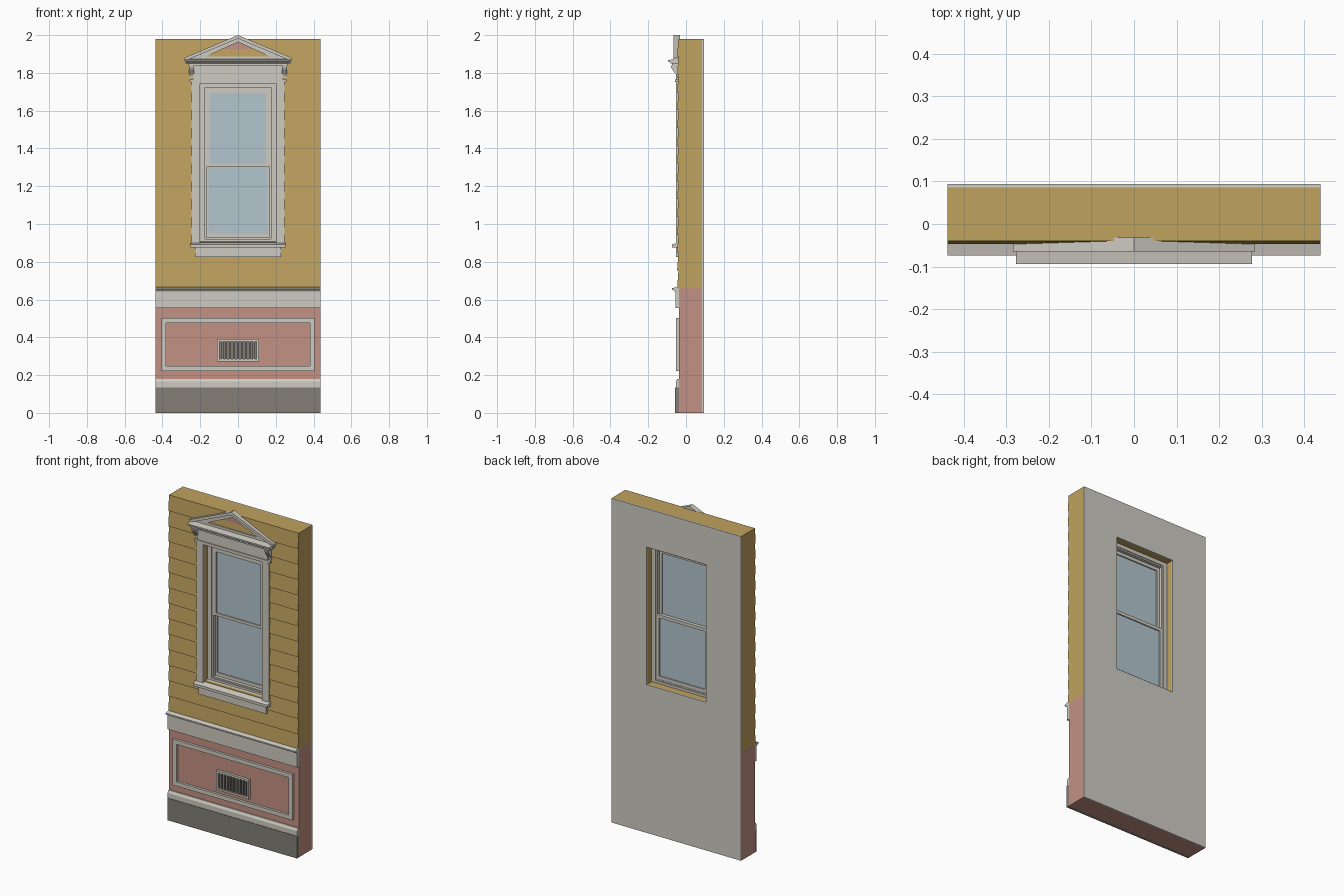
import bpy, bmesh, math
from mathutils import Vector

if "Cube" in bpy.data.objects:
    bpy.data.objects.remove(bpy.data.objects["Cube"])


def mat(name, r, g, b):
    m = bpy.data.materials.new(name)
    lin = [((c / 255 + 0.055) / 1.055) ** 2.4 for c in (r, g, b)]
    m.diffuse_color = (*lin, 1)
    m.use_nodes = True
    m.node_tree.nodes["Principled BSDF"].inputs["Base Color"].default_value = m.diffuse_color
    return m


OCHRE = mat("ochre siding", 192, 162, 94)
WHITE = mat("off white trim", 206, 203, 193)
PINK = mat("dusty pink", 196, 145, 131)
STONE = mat("dark stone", 131, 127, 118)
GLASS = mat("pale blue glass", 180, 198, 206)
PLASTER = mat("interior plaster", 208, 205, 197)
W = 0.438          # half width of the wall
F = -0.038         # front plane of the wall core
HOLE = (-0.2, 0.2, 0.905, 1.745)


def finish(bm, name, m):
    bmesh.ops.recalc_face_normals(bm, faces=bm.faces)
    me = bpy.data.meshes.new(name)
    bm.to_mesh(me)
    bm.free()
    me.materials.append(m)
    ob = bpy.data.objects.new(name, me)
    bpy.context.collection.objects.link(ob)
    return ob


def add_prism(bm, pts, axis, a, b):
    """Extrude a profile: axis 'y' takes (x, z) points, axis 'x' takes (y, z)."""
    put = (lambda p: (p[0], a, p[1])) if axis == 'y' else (lambda p: (a, p[0], p[1]))
    d = (0, b - a, 0) if axis == 'y' else (b - a, 0, 0)
    f = bm.faces.new([bm.verts.new(put(p)) for p in pts])
    r = bmesh.ops.extrude_face_region(bm, geom=[f], use_keep_orig=True)
    vs = [v for v in r['geom'] if isinstance(v, bmesh.types.BMVert)]
    bmesh.ops.translate(bm, verts=vs, vec=Vector(d))


def prism(name, m, pts, axis, a, b):
    bm = bmesh.new()
    add_prism(bm, pts, axis, a, b)
    return finish(bm, name, m)


def box(name, m, x0, x1, y0, y1, z0, z1):
    return prism(name, m, [(x0, z0), (x1, z0), (x1, z1), (x0, z1)], 'y', y0, y1)


def frame(name, m, outer, inner, y0, y1):
    """Rectangular ring with mitred corners; rects are (x0, x1, z0, z1)."""
    bm = bmesh.new()

    def loop(r, y):
        return [bm.verts.new((r[i], y, r[j])) for i, j in ((0, 2), (1, 2), (1, 3), (0, 3))]
    rings = [loop(outer, y0), loop(inner, y0), loop(inner, y1), loop(outer, y1)]
    for k in range(4):
        p, q = rings[k], rings[(k + 1) % 4]
        for i in range(4):
            j = (i + 1) % 4
            bm.faces.new((p[i], p[j], q[j], q[i]))
    return finish(bm, name, m)


def chevron(name, m, top, end_hi, end_lo, under, y0, y1):
    pts = [(0, top), end_hi, end_lo, (0, under), (-end_lo[0], end_lo[1]), (-end_hi[0], end_hi[1])]
    return prism(name, m, pts, 'y', y0, y1)


# wall core and interior plaster
box("lower_wall", PINK, -W, W, F, 0.086, 0, 0.66)
frame("upper_wall", OCHRE, (-W, W, 0.66, 1.98), HOLE, F, 0.086)
frame("interior_plaster", PLASTER, (-W, W, 0, 1.98), HOLE, 0.086, 0.094)

# lapped siding boards, split around the window
bm = bmesh.new()
rows = 14
h = (1.98 - 0.66) / rows
for i in range(rows):
    z = 0.66 + i * h
    prof = [(F, z), (-0.047, z), (-0.04, z + h), (F, z + h)]
    if z + h > 0.91 and z < 1.74:
        spans = [(-W, -0.21), (0.21, W)]
    else:
        spans = [(-W, W)]
    for a, b in spans:
        add_prism(bm, prof, 'x', a, b)
finish(bm, "siding_boards", OCHRE)

# stone plinth and base board with sloped top
box("plinth", STONE, -W, W, -0.057, F, 0, 0.135)
prism("base_board", WHITE, [(F, 0.135), (-0.054, 0.135), (-0.054, 0.165), (-0.046, 0.18), (F, 0.18)],
      'x', -W, W)

# belt band with moulded cap
box("belt_band", WHITE, -W, W, -0.055, F, 0.555, 0.645)
prism("belt_cap", WHITE, [(F, 0.643), (-0.06, 0.643), (-0.064, 0.65), (-0.074, 0.652),
                          (-0.074, 0.66), (F, 0.668)], 'x', -W, W)

# panel moulding on the lower wall
frame("panel_moulding", WHITE, (-0.405, 0.405, 0.222, 0.502), (-0.38, 0.38, 0.247, 0.477), -0.053, F)

# vent with upright fins
frame("vent_frame", WHITE, (-0.11, 0.11, 0.272, 0.39), (-0.098, 0.098, 0.284, 0.378), -0.054, F)
box("vent_back", STONE, -0.098, 0.098, -0.041, F, 0.284, 0.378)
bm = bmesh.new()
for i in range(9):
    x = -0.084 + i * 0.021
    add_prism(bm, [(x - 0.006, 0.284), (x + 0.006, 0.284), (x + 0.006, 0.378), (x - 0.006, 0.378)],
              'y', -0.05, -0.041)
finish(bm, "vent_fins", STONE)

# window jamb, sashes and glass
frame("window_jamb", WHITE, HOLE, (-0.175, 0.175, 0.92, 1.722), -0.008, 0.045)
frame("jamb_stop", WHITE, (-0.175, 0.175, 0.92, 1.722), (-0.166, 0.166, 0.928, 1.713), 0.0, 0.04)
frame("upper_sash", WHITE, (-0.166, 0.166, 1.303, 1.713), (-0.149, 0.149, 1.32, 1.693), 0.002, 0.02)
box("upper_glass", GLASS, -0.149, 0.149, 0.009, 0.013, 1.32, 1.693)
frame("lower_sash", WHITE, (-0.166, 0.166, 0.928, 1.322), (-0.155, 0.155, 0.948, 1.303), 0.02, 0.038)
box("lower_glass", GLASS, -0.155, 0.155, 0.027, 0.031, 0.948, 1.303)

# casing boards with raised outer edge
for s, side in ((-1, "left"), (1, "right")):
    xs = sorted((s * 0.2, s * 0.245))
    box(side + "_casing", WHITE, *xs, -0.052, F, 0.9, 1.755)

# sill and apron
prism("window_sill", WHITE, [(-0.005, 0.88), (-0.07, 0.876), (-0.074, 0.88), (-0.074, 0.892),
                             (-0.005, 0.908)], 'x', -0.2, 0.2)
prism("sill_nosing", WHITE, [(F, 0.876), (-0.074, 0.876), (-0.074, 0.892), (F, 0.902)],
      'x', -0.252, 0.252)
box("sill_apron", WHITE, -0.228, 0.228, -0.054, F, 0.825, 0.878)

# head frieze, bead and cornice
box("head_frieze", WHITE, -0.238, 0.238, -0.053, F, 1.745, 1.845)
box("frieze_bead", WHITE, -0.256, 0.256, -0.058, F, 1.752, 1.766)
box("cornice_bed", WHITE, -0.262, 0.262, -0.074, F, 1.838, 1.85)
prism("cornice", WHITE, [(F, 1.85), (-0.08, 1.85), (-0.086, 1.857), (-0.094, 1.859),
                         (-0.094, 1.868), (F, 1.876)], 'x', -0.277, 0.277)

# scrolled brackets under the cornice ends
curve = [(-0.046 - 0.034 * (1 - math.cos(t * math.pi)) / 2, 1.772 + 0.066 * t)
         for t in [k / 6 for k in range(7)]]
for s, side in ((-1, "left"), (1, "right")):
    prism(side + "_bracket", WHITE, [(F, 1.772)] + curve + [(F, 1.838)], 'x', s * 0.234, s * 0.259)

# pediment
prism("pediment_field", PINK, [(-0.24, 1.87), (0.24, 1.87), (0, 1.978)], 'y', -0.044, F)
box("pediment_base", WHITE, -0.25, 0.25, -0.054, F, 1.868, 1.888)
chevron("inner_rake", WHITE, 1.985, (0.268, 1.868), (0.212, 1.868), 1.963, -0.054, -0.034)
chevron("outer_rake", WHITE, 2.0, (0.284, 1.88), (0.284, 1.862), 1.982, -0.065, -0.032)
